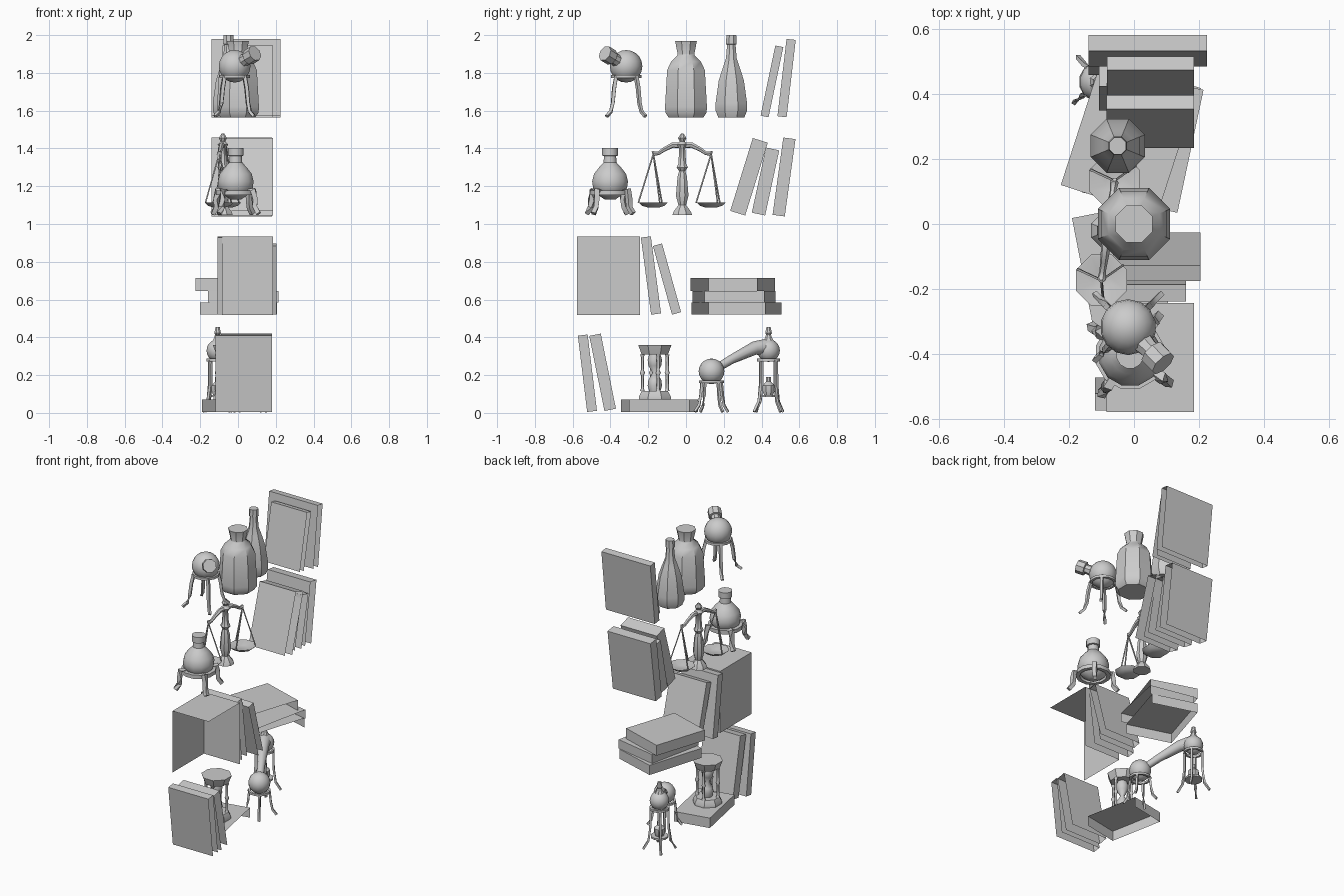
import bpy, bmesh, math
from mathutils import Vector, Matrix

old = bpy.data.objects.get("Cube")
if old:
    bpy.data.objects.remove(old, do_unlink=True)

grey = bpy.data.materials.new("plain_grey")
grey.use_nodes = True
grey.diffuse_color = (0.6, 0.6, 0.6, 1)
grey.node_tree.nodes["Principled BSDF"].inputs["Base Color"].default_value = (0.6, 0.6, 0.6, 1)


def finish(name, bm, angle=None):
    """Turn a bmesh into a grey object, smooth if an angle is given."""
    mesh = bpy.data.meshes.new(name)
    bm.to_mesh(mesh)
    bm.free()
    mesh.materials.append(grey)
    ob = bpy.data.objects.new(name, mesh)
    bpy.context.scene.collection.objects.link(ob)
    if angle:
        bpy.ops.object.select_all(action='DESELECT')
        ob.select_set(True)
        bpy.context.view_layer.objects.active = ob
        bpy.ops.object.shade_smooth_by_angle(angle=math.radians(angle))
    return ob


def skin(bm, rings, caps=True):
    """Bridge rings of vertices with quads and close the ends."""
    n = len(rings[0])
    for a, b in zip(rings, rings[1:]):
        for i in range(n):
            j = (i + 1) % n
            bm.faces.new((a[i], a[j], b[j], b[i]))
    if caps:
        bm.faces.new(rings[0][::-1])
        bm.faces.new(rings[-1])


def lathe(name, profile, center, n=8, axis=(0, 0, 1), angle=35, caps=True):
    """Spin (radius, height) pairs round an axis through center."""
    bm = bmesh.new()
    turn = Vector((0, 0, 1)).rotation_difference(Vector(axis)).to_matrix()
    rings = []
    for r, h in profile:
        ring = []
        for i in range(n):
            a = math.tau * (i + 0.5) / n
            ring.append(bm.verts.new(Vector(center) + turn @ Vector((r * math.cos(a), r * math.sin(a), h))))
        rings.append(ring)
    skin(bm, rings, caps)
    return finish(name, bm, angle)


def sweep(name, path, radii, n=6):
    """Tube along a path with a radius at each point."""
    bm = bmesh.new()
    pts = [Vector(p) for p in path]
    rings = []
    for k, p in enumerate(pts):
        d = (pts[min(k + 1, len(pts) - 1)] - pts[max(k - 1, 0)]).normalized()
        side = d.cross(Vector((0.31, 0.17, 0.93))).normalized()
        up = side.cross(d)
        turns = [math.tau * (i + 0.5) / n for i in range(n)]
        rings.append([bm.verts.new(p + radii[k] * (side * math.cos(a) + up * math.sin(a))) for a in turns])
    skin(bm, rings)
    bmesh.ops.recalc_face_normals(bm, faces=bm.faces)
    return finish(name, bm, 50)


def ball(name, center, r):
    bm = bmesh.new()
    bmesh.ops.create_uvsphere(bm, u_segments=14, v_segments=10, radius=r, matrix=Matrix.Translation(center))
    return finish(name, bm, 45)


def hoop(name, center, r, thick, n=12):
    """Flat square-section ring."""
    t = thick / 2
    prof = [(r - t, -t), (r + t, -t), (r + t, t), (r - t, t), (r - t, -t)]
    return lathe(name, prof, center, n, caps=False)


def stand_legs(name, center, path, turn, radii, n=4):
    """Four curved legs; path is (distance out, height)."""
    for i in range(4):
        a = math.radians(turn + 90 * i)
        pts = [(center[0] + r * math.cos(a), center[1] + r * math.sin(a), z) for r, z in path]
        sweep(f"{name}_{i + 1}", pts, radii, n)


def box(name, size, loc, rot, open_sides):
    """Box whose hidden sides are left open."""
    bm = bmesh.new()
    bmesh.ops.create_cube(bm, size=1)
    bm.normal_update()
    gone = [f for f in bm.faces if any(f.normal.dot(Vector(s)) > 0.9 for s in open_sides)]
    bmesh.ops.delete(bm, geom=gone, context='FACES')
    bm.transform(Matrix.Translation(loc) @ rot.to_4x4() @ Matrix.Diagonal((*size, 1)))
    return finish(name, bm)


BACK, UNDER, FRONT = (1, 0, 0), (0, 0, -1), (0, -1, 0)


def leaning_book(name, x0, x1, yb, yt, z0, z1, t):
    tilt = math.atan2(yt - yb, z1 - z0)
    height = (z1 - z0 - t * abs(math.sin(tilt))) / math.cos(tilt)
    box(name, (x1 - x0, t, height), ((x0 + x1) / 2, (yb + yt) / 2, (z0 + z1) / 2),
        Matrix.Rotation(-tilt, 3, 'X'), (BACK, UNDER))


def flat_book(name, corner, depth, length, z0, z1, turn):
    rot = Matrix.Rotation(math.radians(-turn), 3, 'Z')
    mid = Vector((*corner, (z0 + z1) / 2)) + rot @ Vector((depth / 2, length / 2, 0))
    box(name, (depth, length, z1 - z0), mid, rot, (BACK, UNDER))


# Leaning books, lowest shelf to highest
for row in (
    ("bottom_book_1", -.12, .18, -.497, -.547, .005, .415, .052),
    ("bottom_book_2", -.09, .18, -.4, -.483, .01, .42, .062),
    ("second_book_1", -.108, .16, -.158, -.213, .52, .935, .053),
    ("second_book_2", -.065, .205, -.048, -.153, .52, .897, .05),
    ("third_book_1", -.085, .185, .27, .397, 1.045, 1.455, .083),
    ("third_book_2", -.107, .18, .382, .46, 1.045, 1.405, .072),
    ("third_book_3", -.14, .18, .49, .548, 1.04, 1.458, .065),
    ("top_book_1", -.083, .185, .415, .495, 1.565, 1.945, .043),
    ("top_book_2", -.14, .225, .508, .557, 1.565, 1.98, .049),
):
    leaning_book(*row)

# Flat books and the large block
flat_book("stack_book_low", (-.2, .118), .3, .405, .52, .585, 17)
flat_book("stack_book_middle", (-.16, .097), .3, .386, .585, .645, 12)
flat_book("stack_book_high", (-.225, .12), .31, .37, .645, .715, 18)
flat_book("hourglass_book", (-.12, -.345), .24, .37, .005, .072, -11)
box("large_book_block", (.27, .335, .415), (.05, -.41, .727), Matrix.Identity(3), (BACK, UNDER, FRONT))

# Hourglass
hx, hy = -.045, -.165
lathe("hourglass_base", [(.092, .072), (.092, .085), (.075, .115)], (hx, hy, 0))
lathe("hourglass_top", [(.075, .31), (.08, .32), (.095, .36)], (hx, hy, 0))
lathe("hourglass_glass", [(.03, .115), (.038, .145), (.034, .175), (.012, .212),
                          (.034, .25), (.038, .28), (.03, .31)], (hx, hy, 0), 10, angle=60)
for i in range(4):
    a = math.radians(15 + 90 * i)
    lathe(f"hourglass_post_{i + 1}", [(.013, .115), (.008, .13), (.008, .2), (.014, .212), (.008, .225),
                                      (.008, .295), (.013, .31)],
          (hx + .068 * math.cos(a), hy + .068 * math.sin(a), 0), 6, angle=60)

# Distilling set
low, high = Vector((.065, .135, .22)), Vector((-.108, .437, .33))
ball("receiver_flask", low, .068)
ball("still_flask", high, .06)
lathe("still_stopper", [(.03, .05), (.02, .068), (.014, .085), (.019, .092), (.012, .125)], high, 8)
bend = high.lerp(low, .25) + Vector((0, 0, .04))
sweep("still_spout", [high + Vector((0, 0, .02)), bend, low.lerp(high, .35) + Vector((0, 0, .025)), low],
      [.045, .036, .025, .022], 8)
hoop("receiver_ring", (low.x, low.y, .165), .062, .014)
stand_legs("receiver_leg", low, [(.062, .165), (.07, .09), (.08, .04), (.105, .006)], 34, [.009] * 4)
hoop("still_ring", (high.x, high.y, .28), .055, .014)
stand_legs("still_leg", high, [(.055, .28), (.056, .15), (.068, .06), (.1, .006)], 40, [.009] * 4)
lathe("burner_shelf", [(.055, .083), (.055, .095)], (high.x, high.y, 0), 10)
lathe("burner", [(.026, .095), (.034, .115), (.034, .145), (.014, .165), (.014, .19)], (high.x, high.y, 0))

# Flask on a four-footed holder
fx, fy = -.012, -.402
lathe("short_flask", [(.03, 1.13), (.07, 1.157), (.093, 1.19), (.098, 1.225), (.088, 1.265), (.06, 1.3),
                      (.036, 1.325), (.033, 1.36), (.043, 1.362), (.043, 1.402)], (fx, fy, 0), 12)
hoop("short_flask_ring", (fx, fy, 1.165), .096, .025)
stand_legs("short_flask_leg", (fx, fy), [(.09, 1.17), (.115, 1.178), (.124, 1.13), (.125, 1.09), (.15, 1.055)],
           54, [.018, .02, .019, .017, .017])

# Balance scales
sx, sy = -.08, -.02
lathe("scale_column", [(.056, 1.048), (.05, 1.065), (.03, 1.09), (.022, 1.1), (.036, 1.15), (.027, 1.25),
                       (.018, 1.28), (.032, 1.3), (.022, 1.32), (.017, 1.4), (.03, 1.42), (.014, 1.437),
                       (.024, 1.455), (.008, 1.478)], (sx, sy, 0))
for side, s in (("back", 1), ("front", -1)):
    ends = [(0, 1.415), (.05, 1.418), (.095, 1.395), (.125, 1.375), (.15, 1.372), (.157, 1.385)]
    sweep(f"scale_arm_{side}", [(sx + s * d * .13, sy + s * d, z) for d, z in ends],
          [.015, .015, .012, .01, .014, .006])
    px, py = sx + s * .02, sy + s * .153
    lathe(f"scale_pan_{side}", [(.035, 1.088), (.065, 1.097), (.085, 1.115), (.078, 1.115), (.03, 1.1)],
          (px, py, 0), 8)
    for i in range(3):
        a = math.radians(35 + 120 * i)
        sweep(f"scale_cord_{side}_{i + 1}", [(px, py, 1.37), (px + .08 * math.cos(a), py + .08 * math.sin(a), 1.112)],
              [.0045, .0045], 4)

# Jar and bottle
lathe("wide_jar", [(.1, 1.565), (.118, 1.59), (.12, 1.62), (.108, 1.815), (.085, 1.86), (.05, 1.893),
                   (.048, 1.9), (.062, 1.968)], (0, 0, 0))
lathe("tall_bottle", [(.075, 1.565), (.09, 1.6), (.09, 1.64), (.072, 1.76), (.05, 1.825), (.031, 1.875),
                      (.024, 1.95), (.031, 1.952), (.028, 2.0)], (-.05, .24, 0))

# Round flask on a tall stand
rx, ry, rz = -.018, -.317, 1.835
ball("round_flask", (rx, ry, rz), .086)
lathe("round_flask_neck", [(.038, .05), (.03, .1), (.03, .115), (.043, .117), (.043, .17)], (rx, ry, rz), 8,
      axis=(.11, -.115, .07))
hoop("round_flask_ring", (rx, ry, 1.78), .076, .016)
stand_legs("round_flask_leg", (rx, ry), [(.074, 1.785), (.09, 1.72), (.1, 1.64), (.115, 1.595), (.145, 1.57)],
           45, [.013, .013, .012, .011, .011])
